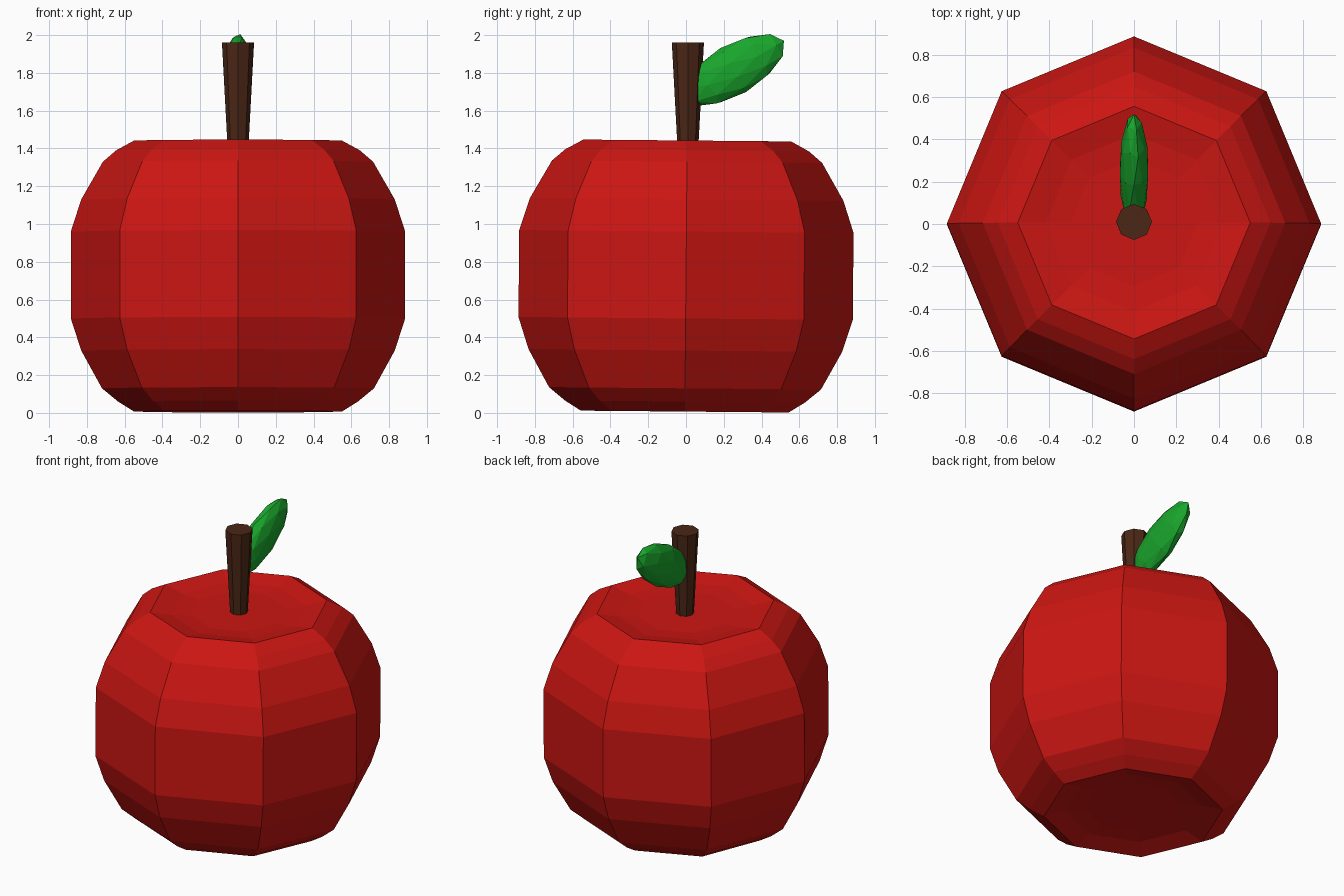
import bpy, bmesh, math
from mathutils import Matrix

if "Cube" in bpy.data.objects:
    bpy.data.objects.remove(bpy.data.objects["Cube"])


def finish(name, bm, color):
    bmesh.ops.recalc_face_normals(bm, faces=bm.faces[:])
    mesh = bpy.data.meshes.new(name)
    bm.to_mesh(mesh)
    bm.free()
    mat = bpy.data.materials.new(name + "_color")
    mat.diffuse_color = color
    mat.use_nodes = True
    mat.node_tree.nodes["Principled BSDF"].inputs["Base Color"].default_value = mat.diffuse_color
    mesh.materials.append(mat)
    obj = bpy.data.objects.new(name, mesh)
    bpy.context.collection.objects.link(obj)
    return obj


def lathe(profile, sides, center_y=0.0):
    """Stack rings of (radius, z) and cap both ends."""
    bm = bmesh.new()
    rings = []
    for r, z in profile:
        rings.append([bm.verts.new((r * math.cos(2 * math.pi * i / sides),
                                    center_y + r * math.sin(2 * math.pi * i / sides), z))
                      for i in range(sides)])
    for a, b in zip(rings, rings[1:]):
        for i in range(sides):
            j = (i + 1) % sides
            bm.faces.new((a[i], a[j], b[j], b[i]))
    bm.faces.new(rings[0][::-1])
    bm.faces.new(rings[-1])
    return bm


# Apple body: eight-sided, with shallow dimples at top and bottom, tilted slightly
body_profile = [
    (0.30, 0.05), (0.42, 0.04), (0.55, 0.007), (0.635, 0.06), (0.72, 0.13),
    (0.83, 0.33), (0.885, 0.50), (0.885, 0.96), (0.83, 1.13), (0.715, 1.33),
    (0.645, 1.39), (0.55, 1.442), (0.42, 1.415), (0.30, 1.405),
]
body = lathe(body_profile, 8)
pivot = Matrix.Translation((0, 0, 0.725))
body.transform(pivot @ Matrix.Rotation(-0.009, 4, 'X') @ pivot.inverted())
finish("apple_body", body, (0.60, 0.008, 0.006, 1))

# Stem: flares toward the top
stem = lathe([(0.053, 1.36), (0.057, 1.44), (0.085, 1.96)], 8, 0.01)
finish("stem", stem, (0.07, 0.02, 0.008, 1))

# Leaf: flattened faceted ellipsoid leaning up and back from the stem
leaf = bmesh.new()
bmesh.ops.create_icosphere(leaf, subdivisions=2, radius=1.0)
leaf.transform(Matrix.Translation((0, 0.25, 1.815))
               @ Matrix.Rotation(math.radians(-60), 4, 'X')
               @ Matrix.Diagonal((0.07, 0.135, 0.31, 1)))
finish("leaf", leaf, (0.01, 0.38, 0.025, 1))
